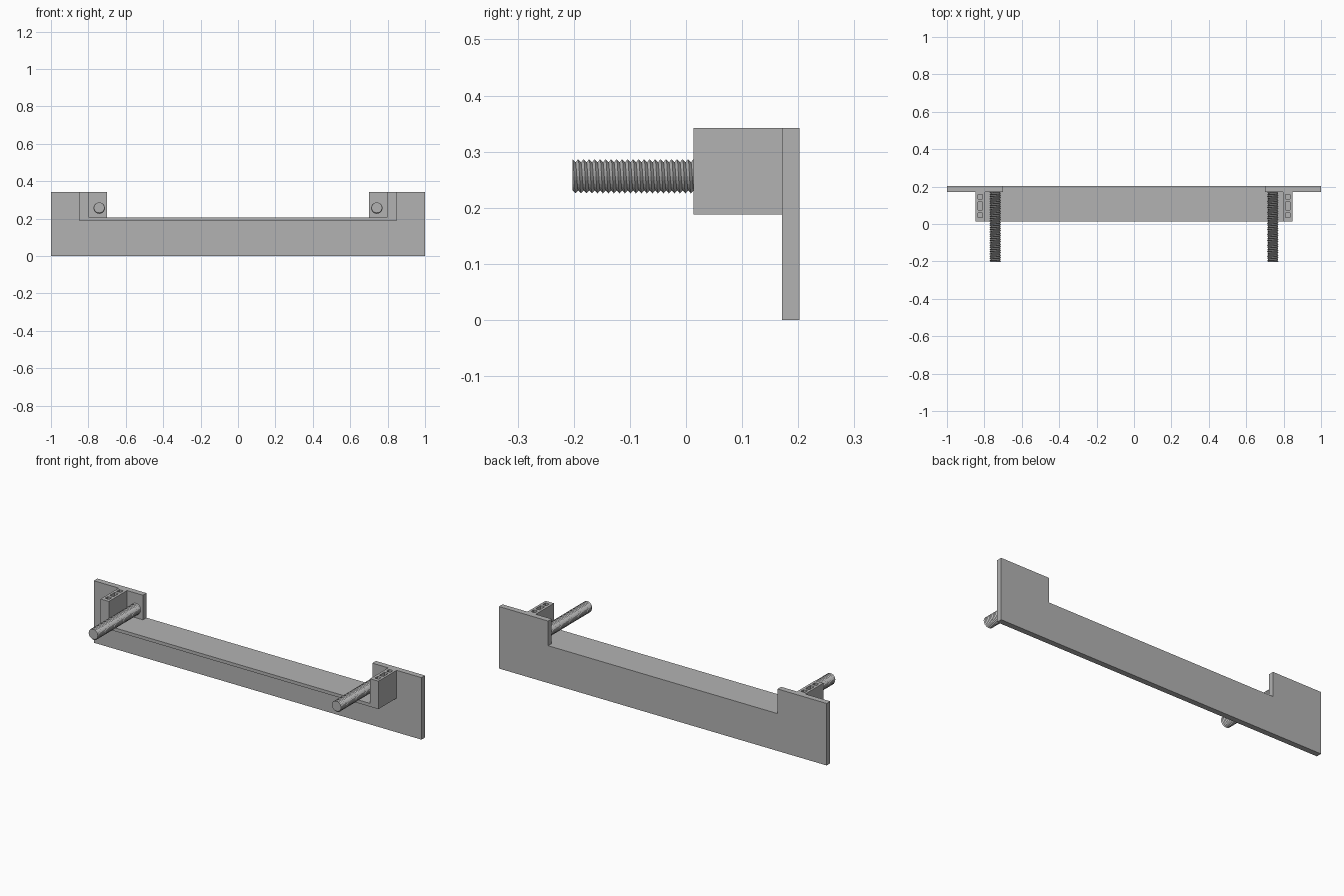
import bpy, bmesh, math

cube = bpy.data.objects.get("Cube")
if cube:
    bpy.data.objects.remove(cube, do_unlink=True)

grey = bpy.data.materials.new("plain grey")
grey.use_nodes = True
colour = (0.45, 0.45, 0.45, 1)
grey.diffuse_color = colour
grey.node_tree.nodes["Principled BSDF"].inputs["Base Color"].default_value = colour


def finish(name, bm):
    bmesh.ops.recalc_face_normals(bm, faces=bm.faces)
    mesh = bpy.data.meshes.new(name)
    bm.to_mesh(mesh)
    bm.free()
    mesh.materials.append(grey)
    obj = bpy.data.objects.new(name, mesh)
    bpy.context.collection.objects.link(obj)
    return obj


def extruded(name, half_profile, y0, y1):
    """Mirror an x-z half outline and extrude it along y."""
    points = half_profile + [(-x, z) for x, z in reversed(half_profile)]
    bm = bmesh.new()
    face = bm.faces.new([bm.verts.new((x, y0, z)) for x, z in points])
    geom = bmesh.ops.extrude_face_region(bm, geom=[face])["geom"]
    verts = [g for g in geom if isinstance(g, bmesh.types.BMVert)]
    bmesh.ops.translate(bm, verts=verts, vec=(0, y1 - y0, 0))
    return finish(name, bm)


TOP, SHELF, FRONT, PLATE, BACK = 0.342, 0.206, 0.013, 0.171, 0.202

# Notched back plate
extruded("back_plate", [(1, 0), (1, TOP), (0.7, TOP), (0.7, SHELF)], PLATE, BACK)

# Shelf with upright side walls
tray = extruded("shelf_with_side_walls",
                [(0.848, 0.188), (0.848, TOP), (0.797, TOP), (0.797, SHELF)],
                FRONT, PLATE)

# Pockets sunk into the top of each side wall
bm = bmesh.new()
for side in (-1, 1):
    for y, length in ((0.046, 0.024), (0.096, 0.044), (0.146, 0.024)):
        made = bmesh.ops.create_cube(bm, size=1)["verts"]
        bmesh.ops.scale(bm, verts=made, vec=(0.024, length, 0.2))
        bmesh.ops.translate(bm, verts=made, vec=(side * 0.823, y, TOP))
cutter = finish("pocket_cutter", bm)
cutter.hide_render = True
cutter.hide_viewport = True
cut = tray.modifiers.new("pockets", "BOOLEAN")
cut.operation = "DIFFERENCE"
cut.solver = "EXACT"
cut.object = cutter


def threaded_rod(name, x, z, y0, y1, root, crest, pitch, sides=24):
    """Helical V thread with flat ends."""
    bm = bmesh.new()
    rows = int((y1 - y0) / pitch * 2) + 5
    grid = []
    for k in range(-3, rows):
        row = []
        for j in range(sides + 1):
            turn = j / sides
            y = min(max(y0 + pitch * (k / 2 + turn), y0), y1)
            phase = ((y - y0) / pitch - turn) % 1
            r = root + (crest - root) * abs(2 * phase - 1)
            a = turn * math.tau
            row.append(bm.verts.new((x + r * math.sin(a), y, z + r * math.cos(a))))
        grid.append(row)
    for low, high in zip(grid, grid[1:]):
        for j in range(sides):
            bm.faces.new((low[j], low[j + 1], high[j + 1], high[j]))
    bmesh.ops.remove_doubles(bm, verts=bm.verts, dist=0.00001)
    bmesh.ops.holes_fill(bm, edges=bm.edges, sides=0)
    return finish(name, bm)


# Threaded rods reaching forward from the plate
for side, label in ((1, "left"), (-1, "right")):
    threaded_rod(label + "_threaded_rod", side * 0.742, 0.256,
                 -BACK, PLATE, 0.025, 0.0305, 0.0098)
